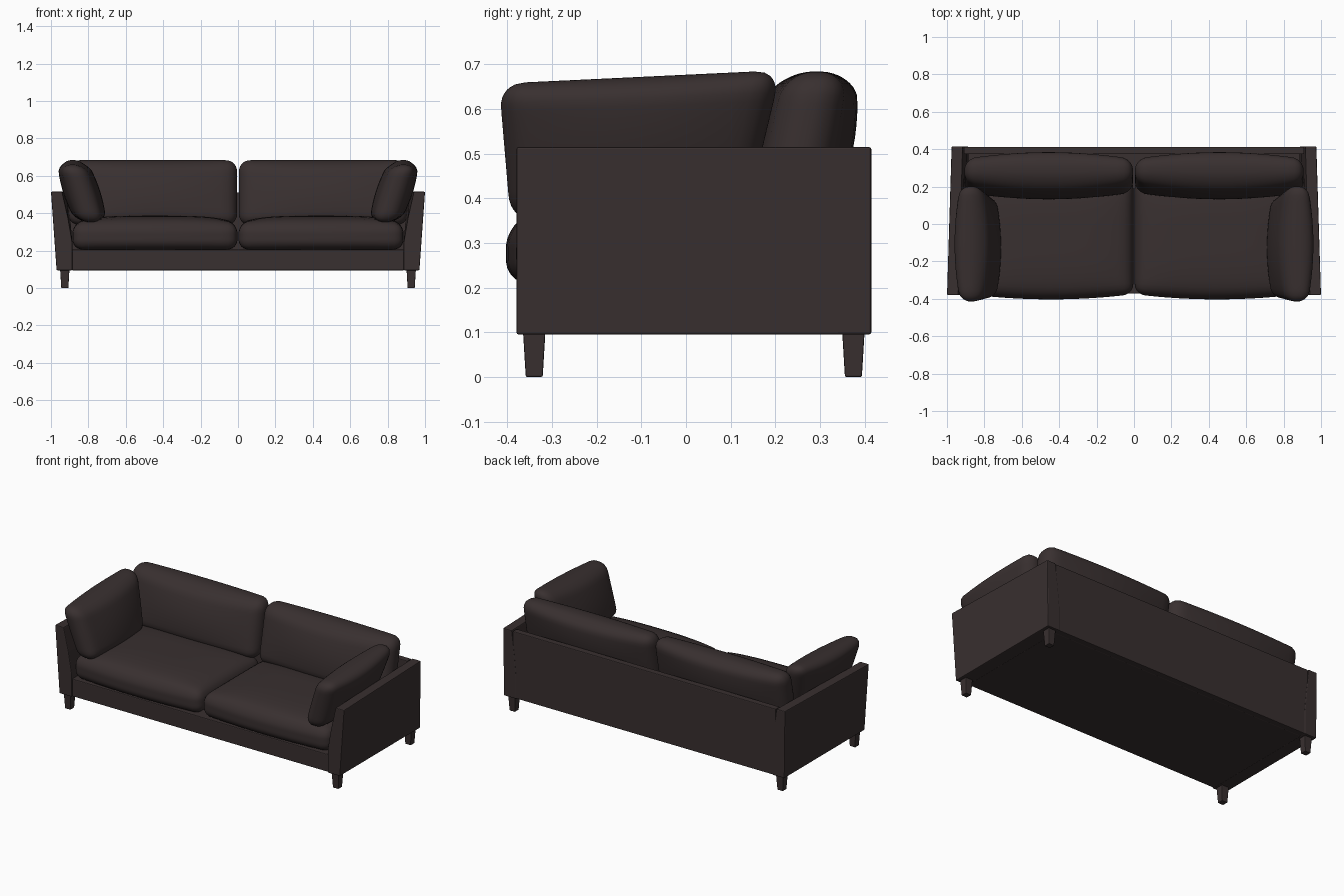
import bpy, bmesh, math
from mathutils import Vector

if "Cube" in bpy.data.objects:
    bpy.data.objects.remove(bpy.data.objects["Cube"])


def material(name, rgb):
    mat = bpy.data.materials.new(name)
    mat.use_nodes = True
    mat.diffuse_color = (*rgb, 1)
    mat.node_tree.nodes["Principled BSDF"].inputs["Base Color"].default_value = (*rgb, 1)
    return mat


FABRIC = material("dark brown fabric", (0.040, 0.029, 0.029))


def finish(name, bm, smooth=False, bevel=0.0):
    bmesh.ops.recalc_face_normals(bm, faces=bm.faces[:])
    mesh = bpy.data.meshes.new(name)
    bm.to_mesh(mesh)
    bm.free()
    mesh.materials.append(FABRIC)
    for poly in mesh.polygons:
        poly.use_smooth = smooth
    obj = bpy.data.objects.new(name, mesh)
    bpy.context.collection.objects.link(obj)
    if bevel:
        mod = obj.modifiers.new("soft edge", 'BEVEL')
        mod.width = bevel
        mod.segments = 2
    return obj


def loft(name, rings, bevel=0.0):
    """Closed solid between two matching rings of points."""
    bm = bmesh.new()
    first, last = [[bm.verts.new(p) for p in ring] for ring in rings]
    bm.faces.new(first)
    bm.faces.new(last)
    n = len(first)
    for i in range(n):
        j = (i + 1) % n
        bm.faces.new((first[i], first[j], last[j], last[i]))
    return finish(name, bm, bevel=bevel)


def square(x, y, z, hx, hy):
    return [(x + a * hx, y + b * hy, z) for a, b in ((-1, -1), (1, -1), (1, 1), (-1, 1))]


def box(name, lo, hi, bevel):
    c = [(a + b) / 2 for a, b in zip(lo, hi)]
    h = [(b - a) / 2 for a, b in zip(lo, hi)]
    return loft(name, [square(c[0], c[1], z, h[0], h[1]) for z in (lo[2], hi[2])], bevel)


def cushion(name, half, radius, shape, side):
    """Rounded block, then shaped by a rule of its position (p) and unit position (u, v, w)."""
    bm = bmesh.new()
    bmesh.ops.create_cube(bm, size=2)
    bmesh.ops.subdivide_edges(bm, edges=bm.edges[:], cuts=19, use_grid_fill=True)
    for vert in bm.verts:
        p = Vector([math.sin(math.pi / 2 * c) * h for c, h in zip(vert.co, half)])
        core = Vector([max(-(h - radius), min(h - radius, c)) for c, h in zip(p, half)])
        p = core + (p - core).normalized() * radius
        u, v, w = [c / h for c, h in zip(p, half)]
        x, y, z = shape(p, u, v, w)
        vert.co = (x * side, y, z)
    return finish(name, bm, smooth=True)


def seat_shape(p, u, v, w):
    crown = 0.04 * (1 - u ** 4) * (1 - v ** 4) * (w + 1) / 2
    front = 0.028 * (1 - u * u) * max(0, -v)
    return 0.444 + p.x, -0.065 + p.y - front, 0.276 + p.z + crown


def back_shape(p, u, v, w):
    puff = 0.05 * (1 - u * u) * (1 - 0.6 * w * w)
    return 0.456 + p.x, 0.258 + p.y + v * puff + 0.2 * p.z, 0.51 + p.z


def arm_cushion_shape(p, u, v, w):
    t = (w + 1) / 2
    puff = 0.04 * (1 - v * v) * (1 - 0.5 * w * w)
    y = -0.13 + 0.027 * t + v * (0.263 + 0.053 * t)
    return 0.835 + p.x + u * puff + 0.31 * p.z, y, 0.512 + p.z + 0.015 * v * t


# Frame
box("base", (-0.89, -0.372, 0.095), (0.89, 0.38, 0.205), 0.005)
box("back_panel", (-0.91, 0.373, 0.096), (0.91, 0.413, 0.512), 0.005)


def arm_profile(side, y, outer_top, inner_top):
    mid = 0.885 + (inner_top - 0.885) * 0.4
    pts = ((0.97, 0.095), (0.885, 0.095), (0.885, 0.24), (mid, 0.37),
           (inner_top, 0.515), (outer_top, 0.515))
    return [(side * x, y, z) for x, z in pts]


for side, label in ((1, "left"), (-1, "right")):
    # Arm, splayed more at the front than at the back
    loft(label + "_arm", [arm_profile(side, -0.38, 1.0, 0.94),
                          arm_profile(side, 0.415, 0.975, 0.915)], 0.005)
    # Tapered legs
    for y, place in ((-0.34, "front"), (0.375, "back")):
        loft(f"{place}_{label}_leg", [square(side * 0.926, y, 0, 0.019, 0.019),
                                      square(side * 0.926, y, 0.1, 0.025, 0.025)], 0.003)
    # Cushions
    cushion(label + "_seat_cushion", (0.441, 0.31, 0.071), 0.055, seat_shape, side)
    cushion(label + "_back_cushion", (0.451, 0.066, 0.174), 0.06, back_shape, side)
    cushion(label + "_arm_cushion", (0.06, 0.31, 0.16), 0.055, arm_cushion_shape, side)
